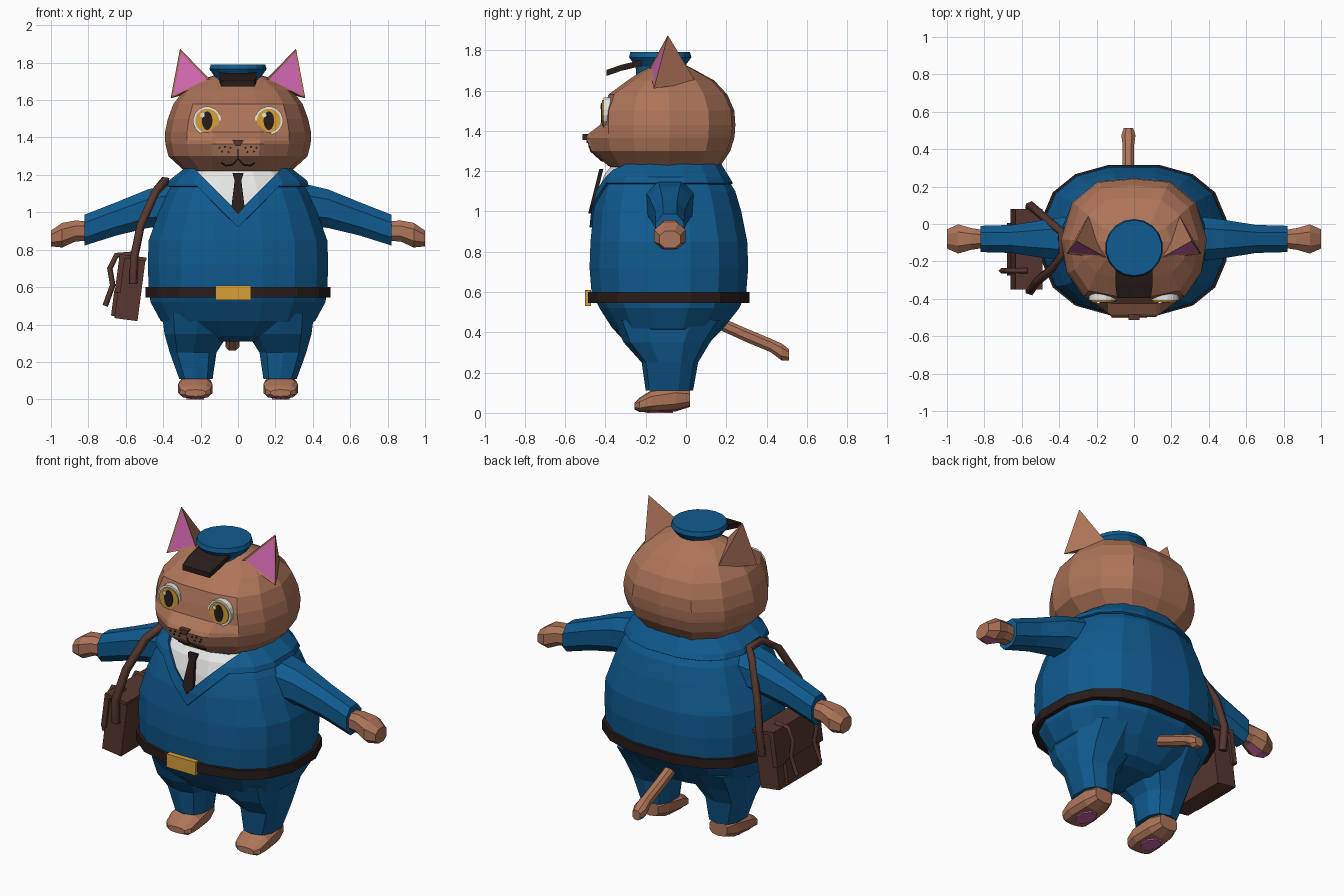
import bpy, bmesh, math
from mathutils import Vector

if "Cube" in bpy.data.objects:
    bpy.data.objects.remove(bpy.data.objects["Cube"])


def material(name, r, g, b):
    m = bpy.data.materials.new(name)
    m.diffuse_color = (r, g, b, 1)
    m.use_nodes = True
    m.node_tree.nodes["Principled BSDF"].inputs["Base Color"].default_value = m.diffuse_color
    return m


FUR = material("brown fur", 0.42, 0.175, 0.10)
MUZZLE = material("light fur", 0.50, 0.23, 0.14)
BLUE = material("blue cloth", 0.005, 0.105, 0.28)
DARK = material("dark leather", 0.022, 0.012, 0.010)
BAG = material("bag leather", 0.095, 0.038, 0.028)
GOLD = material("gold", 0.68, 0.35, 0.04)
WHITE = material("white", 0.80, 0.80, 0.78)
PINK = material("pink", 0.62, 0.13, 0.42)


def finish(bm, name, *mats):
    bmesh.ops.recalc_face_normals(bm, faces=bm.faces)
    me = bpy.data.meshes.new(name)
    bm.to_mesh(me)
    bm.free()
    for m in mats:
        me.materials.append(m)
    ob = bpy.data.objects.new(name, me)
    bpy.context.collection.objects.link(ob)
    return ob


def loft_bm(rings):
    """Skin a stack of closed rings and cap both ends."""
    bm = bmesh.new()
    vs = [[bm.verts.new(p) for p in r] for r in rings]
    n = len(vs[0])
    for a, b in zip(vs, vs[1:]):
        for i in range(n):
            j = (i + 1) % n
            bm.faces.new((a[i], a[j], b[j], b[i]))
    bm.faces.new(vs[0])
    bm.faces.new(vs[-1])
    bmesh.ops.recalc_face_normals(bm, faces=bm.faces)
    return bm


def loft(name, rings, mat):
    return finish(loft_bm(rings), name, mat)


def oval(n, e=2.0):
    """Unit superellipse points."""
    out = []
    for i in range(n):
        t = 2 * math.pi * (i + 0.5) / n
        c, s = math.cos(t), math.sin(t)
        out.append((math.copysign(abs(c) ** (2 / e), c), math.copysign(abs(s) ** (2 / e), s)))
    return out


def ring_x(x, y, z, ry, rz, n=8, e=2.4):
    return [(x, y + a * ry, z + b * rz) for a, b in oval(n, e)]


def ring_y(y, x, z, rx, rz, n=8, e=2.4):
    return [(x + a * rx, y, z + b * rz) for a, b in oval(n, e)]


def ring_z(z, rx, yf, yb, x=0, n=16, e=2.5):
    yc, ry = (yf + yb) / 2, (yb - yf) / 2
    return [(x + a * rx, yc + b * ry, z) for a, b in oval(n, e)]


def prism(name, pts, y_of_z, depth, mat):
    """Thin plate from an x-z outline, following a depth rule."""
    return loft(name, [[(x, y_of_z(z) + d, z) for x, z in pts] for d in (0, depth)], mat)


def box(name, c, s, mat, rot=0.0):
    bm = bmesh.new()
    bmesh.ops.create_cube(bm, size=1)
    bmesh.ops.scale(bm, vec=s, verts=bm.verts)
    ob = finish(bm, name, mat)
    ob.location = c
    ob.rotation_euler = (0, rot, 0)
    return ob


def strap(name, pts, r, mat):
    cu = bpy.data.curves.new(name, "CURVE")
    cu.dimensions = "3D"
    cu.bevel_depth, cu.bevel_resolution = r, 0
    cu.use_fill_caps = True
    sp = cu.splines.new("POLY")
    sp.points.add(len(pts) - 1)
    for p, q in zip(sp.points, pts):
        p.co = (*q, 1)
    cu.materials.append(mat)
    ob = bpy.data.objects.new(name, cu)
    bpy.context.collection.objects.link(ob)


def cut(bm, co, no, limit=-0.2):
    """Slice the front faces along a plane."""
    fs = [f for f in bm.faces if f.calc_center_median().y < limit]
    geom = set(fs) | {e for f in fs for e in f.edges} | {v for f in fs for v in f.verts}
    bmesh.ops.bisect_plane(bm, geom=list(geom), plane_co=co, plane_no=no)


# Jacket torso, with the shirt opening cut as a V
TORSO = [(.31, .16, -.2, .04), (.34, .28, -.29, .11), (.42, .42, -.37, .19), (.52, .475, -.435, .27),
         (.6, .485, -.475, .305), (.72, .49, -.485, .315), (.85, .485, -.48, .31), (1.0, .43, -.465, .28),
         (1.1, .385, -.44, .25), (1.18, .33, -.41, .2), (1.22, .28, -.38, .17)]
bm = loft_bm([ring_z(*r) for r in TORSO])
for s in (1, -1):
    cut(bm, (0, 0, 1.0), (s, 0, -1))
for f in bm.faces:
    c = f.calc_center_median()
    f.material_index = int(c.y < -.2 and abs(c.x) < c.z - 1.0)
finish(bm, "jacket_torso", BLUE, WHITE)

# Collar and lapels: an offset shell trimmed inside and outside the V
shell = [(z, rx + .012, a - .012, b + .012) for z, rx, a, b in TORSO[6:9]]
bm = loft_bm([ring_z(*r) for r in shell + [(1.17, .375, -.425, .22), (1.235, .29, -.39, .18)]])
cut(bm, (0, 0, 1.14), (0, 0, 1), 9)
for s in (1, -1):
    cut(bm, (0, 0, 1.0), (s, 0, -1))
    cut(bm, (0, 0, .92), (s, 0, -1))
drop = []
for f in bm.faces:
    c = f.calc_center_median()
    front = c.y < -.2
    keep = c.z > 1.14 or (front and abs(c.x) < c.z - .92)
    if not keep or (front and abs(c.x) < c.z - 1.0) or abs(f.normal.z) > .99:
        drop.append(f)
bmesh.ops.delete(bm, geom=drop, context="FACES")
mod = finish(bm, "collar", BLUE).modifiers.new("thickness", "SOLIDIFY")
mod.thickness = .012

# Tie, belt and buckle
prism("tie", [(-.03, 1.21), (.03, 1.21), (.018, 1.17), (.035, 1.03), (0, .99), (-.035, 1.03), (-.018, 1.17)],
      lambda z: -.43 - (1.21 - z) * .25, .02, DARK)
loft("belt", [ring_z(z, .503, -.492, .322) for z in (.545, .6)], DARK)
box("belt_buckle", (-.025, -.487, .57), (.19, .03, .08), GOLD)

for s, side in ((1, "left"), (-1, "right")):
    # Trouser leg
    loft(f"{side}_trouser_leg", [ring_z(z, rx, a, b, s * cx, 10) for z, cx, rx, a, b in (
        (.11, .225, .093, -.2, .035), (.25, .24, .13, -.22, .06),
        (.35, .222, .178, -.31, .12), (.46, .215, .2, -.36, .2))], BLUE)
    # Foot with a pad under the sole
    loft(f"{side}_foot", [ring_y(y, s * .228, z, rx, rz, 10, 2.8) for y, z, rx, rz in (
        (.02, .075, .06, .045), (-.05, .072, .085, .065), (-.17, .058, .095, .056),
        (-.23, .04, .085, .036), (-.255, .034, .055, .018))], FUR)
    loft(f"{side}_sole_pad", [[(s * .228 + a * .05, -.13 + b * .07, z) for a, b in oval(8)]
                              for z in (.0, .008)], PINK)
    # Sleeve
    loft(f"{side}_sleeve", [ring_x(s * x, -.08, z, ry, rz) for x, z, ry, rz in (
        (.27, 1.05, .14, .13), (.48, 1.02, .11, .11), (.65, .965, .08, .095),
        (.82, .905, .075, .088))], BLUE)
    # Paw with a pad underneath
    bm = loft_bm([ring_x(s * x, -.08, z, ry, rz) for x, z, ry, rz in (
        (.8, .9, .05, .055), (.87, .9, .062, .06), (.94, .878, .083, .07), (1.0, .86, .055, .045))])
    under = [f for f in bm.faces if f.normal.z < -.8 and abs(f.calc_center_median().x) > .88]
    bmesh.ops.inset_region(bm, faces=under, thickness=.012)
    for f in under:
        f.material_index = 1
    finish(bm, f"{side}_paw", FUR, PINK)
    # Ear with inset pink lining
    bm = bmesh.new()
    tip, inn, out, back = [bm.verts.new((s * x, y, z)) for x, y, z in (
        (.31, -.09, 1.875), (.15, -.18, 1.71), (.36, -.16, 1.61), (.24, .05, 1.64))]
    lining = bm.faces.new((tip, inn, out))
    for tri in ((tip, out, back), (tip, back, inn), (inn, back, out)):
        bm.faces.new(tri)
    bmesh.ops.recalc_face_normals(bm, faces=bm.faces)
    bmesh.ops.inset_region(bm, faces=[lining], thickness=.02, depth=-.006)
    lining.material_index = 1
    finish(bm, f"{side}_ear", FUR, PINK)
    # Eye: white rim, gold iris, dark pupil, white glint
    ex, ez = s * .165, 1.49
    for part, dx, dz, rx, rz, y0, y1, mat in (
            ("eyeball", 0, 0, .076, .076, -.35, -.41, WHITE), ("iris", 0, 0, .064, .064, -.40, -.417, GOLD),
            ("pupil", 0, 0, .028, .05, -.41, -.421, DARK), ("glint", -.025, .03, .012, .012, -.41, -.424, WHITE)):
        loft(f"{side}_{part}", [ring_y(y, ex + dx, ez + dz, rx, rz, 16, 2) for y in (y0, y1)], mat)
    # Whisker dots
    for i, (x, z) in enumerate(((.04, 1.345), (.07, 1.35), (.1, 1.345), (.05, 1.322), (.085, 1.325))):
        y = -.47 - (z - 1.3) * .42
        loft(f"{side}_whisker_dot_{i}", [ring_y(y + d, s * x, z, .006, .006, 6, 2) for d in (-.004, .004)], DARK)


# Head: wide cheeks, flat face, muzzle pushed forward
def head_ring(z, rx, yb, yf, f):
    half = [(.0, 1), (.5, .95), (.85, .62), (1, .05), (.92, -.45 * f / .8), (.7, -f), (.3, -1), (0, -1)]
    full = half + [(-u, v) for u, v in half[-2:0:-1]]
    return [(u * rx, -.1 + v * (yb + .1 if v > 0 else -.1 - yf), z) for u, v in full]


bm = loft_bm([head_ring(*r) for r in (
    (1.195, .2, .12, -.32, .8), (1.225, .29, .17, -.385, .8), (1.3, .372, .22, -.47, .74),
    (1.365, .388, .24, -.497, .72), (1.385, .39, .242, -.485, .74), (1.43, .39, .245, -.425, .88),
    (1.5, .375, .24, -.408, .92), (1.58, .345, .205, -.385, .9), (1.65, .29, .14, -.29, .85),
    (1.71, .2, .03, -.2, .8), (1.74, .1, -.03, -.15, .8))])
for x in (-.14, .14):
    cut(bm, (x, 0, 0), (1, 0, 0))
for f in bm.faces:
    c = f.calc_center_median()
    f.material_index = int(c.y < -.3 and abs(c.x) < .14 and 1.3 < c.z < 1.365)
finish(bm, "head", FUR, MUZZLE)

# Nose and mouth
prism("nose", [(-.03, 1.385), (.03, 1.385), (.012, 1.355), (-.012, 1.355)], lambda z: -.513, .03, BAG)
strap("mouth", [(x, -.472 + (1.3 - z) * 1.13, z) for x, z in (
    (-.09, 1.265), (-.065, 1.25), (-.03, 1.255), (0, 1.285), (.03, 1.255), (.065, 1.25), (.09, 1.265))], .005, DARK)
strap("nose_line", [(0, -.488, 1.355), (0, -.472, 1.3), (0, -.455, 1.285)], .004, DARK)

# Cap and visor
loft("cap", [ring_z(z, r, -.128 - r, -.128 + r, 0, 18, 2) for z, r in (
    (1.68, .12), (1.72, .122), (1.765, .155), (1.79, .148))], BLUE)
loft("cap_visor", [[(-w, y, z), (w, y, z), (w, y, z + .03), (-w, y, z + .03)]
                   for y, z, w in ((-.22, 1.722, .1), (-.32, 1.698, .1), (-.395, 1.672, .09))], DARK)

# Tail
loft("tail", [ring_y(y, -.03, z, r * .9, r) for y, z, r in (
    (.1, .475, .035), (.3, .385, .036), (.42, .335, .036), (.475, .302, .045), (.512, .288, .03))], FUR)

# Shoulder bag with flap, closing straps and shoulder strap
lean = .13
box("bag_body", (-.578, -.135, .59), (.125, .4, .33), BAG, lean)
box("bag_flap", (-.632, -.135, .665), (.03, .43, .19), BAG, lean)
box("bag_flap_top", (-.562, -.135, .757), (.145, .43, .02), BAG, lean)
box("bag_pocket", (-.655, -.135, .515), (.03, .28, .14), BAG, lean)
for y in (-.03, -.25):
    strap("bag_closing_strap", [(-.57, y, .775), (-.65, y, .77), (-.685, y, .7), (-.67, y, .61), (-.71, y, .5)],
          .015, BAG)
strap("shoulder_strap", [(-.56, -.35, .62), (-.555, -.36, .76), (-.52, -.31, .93), (-.44, -.24, 1.11), (-.385, -.16, 1.17),
                         (-.39, -.04, 1.17), (-.44, 0, 1.11), (-.52, .07, .93), (-.555, .1, .76), (-.56, .08, .62)],
      .024, BAG)
